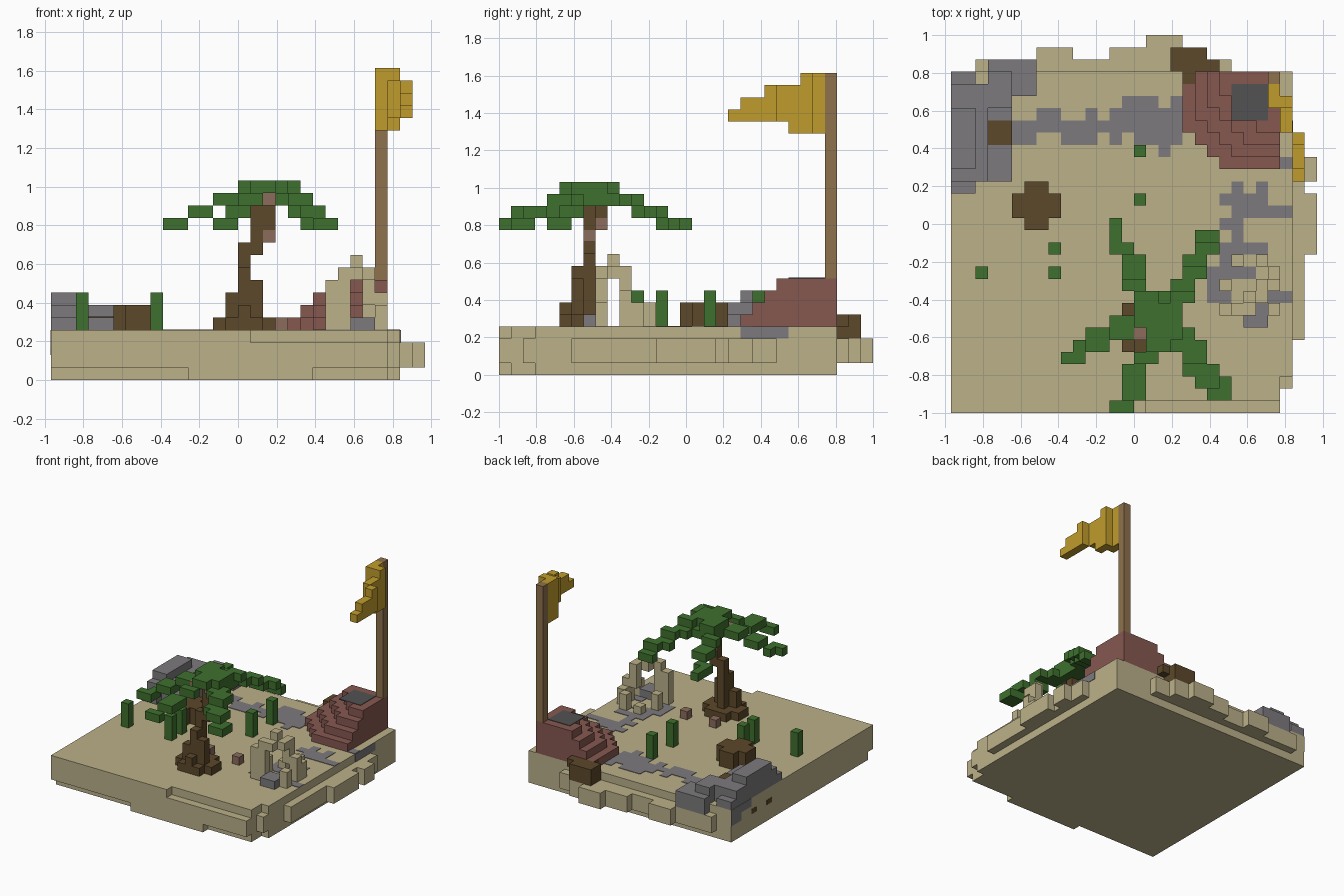
import bpy, bmesh
from mathutils import Vector

old = bpy.data.objects.get("Cube")
if old:
    bpy.data.objects.remove(old, do_unlink=True)

UNIT = 2 / 31                      # edge of one block
ORIGIN = Vector((15, 15.5, 0))     # middle of the block grid
THIN = 0.06                        # plate thickness in blocks


def material(name, red, green, blue):
    linear = [((c / 255 + 0.055) / 1.055) ** 2.4 for c in (red, green, blue)] + [1]
    mat = bpy.data.materials.new(name)
    mat.use_nodes = True
    mat.diffuse_color = linear
    shader = next(n for n in mat.node_tree.nodes if n.type == 'BSDF_PRINCIPLED')
    shader.inputs["Base Color"].default_value = linear
    return mat


SAND = material("sand", 188, 177, 138)
STONE = material("grey stone", 125, 122, 125)
LEAF = material("leaf green", 62, 112, 46)
BARK = material("dark bark", 92, 72, 42)
BRICK = material("red brick", 134, 88, 80)
GOLD = material("gold cloth", 192, 156, 44)
WOOD = material("pole wood", 143, 113, 76)
NUT = material("nut brown", 140, 108, 92)
DARK = material("dark grey", 82, 82, 82)


def blocks(name, mat, boxes):
    """One object out of boxes given as x, y and z ranges on the block grid."""
    bm = bmesh.new()
    for xs, ys, zs in boxes:
        low = Vector((xs[0], ys[0], zs[0]))
        high = Vector((xs[1], ys[1], zs[1]))
        cube = bmesh.ops.create_cube(bm, size=1)
        for vert in cube["verts"]:
            mixed = [a + (b - a) * (c + 0.5) for a, b, c in zip(low, high, vert.co)]
            vert.co = (Vector(mixed) - ORIGIN) * UNIT
    mesh = bpy.data.meshes.new(name)
    bm.to_mesh(mesh)
    bm.free()
    mesh.materials.append(mat)
    obj = bpy.data.objects.new(name, mesh)
    bpy.context.scene.collection.objects.link(obj)
    return obj


def column(x, y, bottom, top):
    return (x, x + 1), (y, y + 1), (bottom, top)


def painted_path(name, left, back, rows):
    """Thin ground plates wherever a row has a mark; rows run from back to front."""
    boxes = []
    for r, row in enumerate(rows):
        for c, mark in enumerate(row):
            if mark == "#":
                boxes.append(column(left + c, back - r, 4 - THIN, 4 + THIN))
    blocks(name, STONE, boxes)


# Sand island: core, front ledges and ragged right and back rims
blocks("island_core", SAND, [((0, 27), (1, 28), (0, 4)),
                             ((27, 28), (3, 28), (0, 4))])
blocks("island_front", SAND, [((0, 27), (0, 1), (1, 3)),
                              ((0, 16), (0, 1), (3, 4)),
                              ((11, 21), (0, 1), (0, 1))])
right_rim = [(2, 6, 28), (6, 13, 29), (13, 18, 30), (18, 19, 29),
             (19, 21, 30), (21, 23, 29)]
back_rim = [(2, 7, 29), (7, 10, 30), (10, 13, 29), (13, 16, 30),
            (16, 19, 31), (19, 21, 30), (21, 23, 29)]
blocks("island_right_rim", SAND,
       [((26, edge), (start, end), (1, 3)) for start, end, edge in right_rim])
blocks("island_back_rim", SAND,
       [((start, end), (27, edge), (1, 3)) for start, end, edge in back_rim])

# Stone paths set into the sand
painted_path("main_path", 5, 25, [
    ".........###.#",
    "..##..#.######",
    "##############",
    "##..###.#.####",
    "............#."])
painted_path("ruin_path", 21, 18, [
    "..#.#..",
    ".####..",
    "..#####",
    ".##....",
    "..#....",
    ".####..",
    ".##.#..",
    "####...",
    "##.....",
    "##..###",
    ".###.#.",
    "...##.."])
blocks("edge_stone", STONE, [((28 - THIN, 28 + THIN), (20, 24), (3, 4)),
                             column(27, 20, 4 - THIN, 4 + THIN)])

# Rock pile in the back corner, with stains running down the side
blocks("rock_pile", STONE, [
    ((0, 2), (18, 28), (4, 5)), ((2, 5), (19, 27), (4, 5)),
    ((3, 7), (26, 29), (4, 5)), ((3, 7), (28, 29), (3, 4)),
    ((0, 3), (19, 27), (5, 6)), ((3, 5), (25, 28), (5, 6)),
    ((0, 2), (20, 25), (6, 7))])
blocks("rock_stain", STONE, [((-THIN / 2, THIN), ys, zs) for ys, zs in (
    ((24, 28), (3, 4)), ((26, 28), (2, 3)))])
blocks("side_spots", BARK, [((-THIN / 2, THIN), (y, y + 1), (2, 2.6)) for y in (20, 23)])
blocks("rock_log", BARK, [((3, 5), (22, 24), (4, 5.1))])

# Tree stump and the log over the back edge
blocks("stump", BARK, [((6, 8), (15, 19), (4, 6)), ((5, 9), (16, 18), (4, 6))])
blocks("back_log", BARK, [((18, 21), (28, 30), (3, 5)), ((19, 22), (27, 29), (4, 5))])

# Cacti
for x, y in ((2, 11), (8, 11), (8, 13), (15, 17), (15, 21)):
    blocks("cactus", LEAF, [column(x, y, 4, 7)])

# Brick tower base: four stepped layers with a rounded front corner
steps = []
for layer in range(4):
    for cut in range(4):
        steps.append(((19 + layer + cut, 27), (23 + layer - cut, 28),
                      (4 + layer, 5 + layer)))
blocks("brick_base", BRICK, steps)
blocks("base_hatch", DARK, [((23, 26), (24, 27), (8 - THIN, 8 + THIN))])

# Flag
blocks("flag_pole", WOOD, [column(26, 27, 8, 25)])
blocks("flag", GOLD, [
    ((26, 27), (25, 27), (20, 25)), column(27, 25, 20, 25),
    column(27, 24, 20, 24), column(27, 23, 21, 24), column(28, 22, 21, 24),
    ((28, 29), (20, 22), (21, 23)), column(28, 19, 21, 22)])

# Ruined arch
blocks("ruin_arch", SAND, [
    column(22, 8, 4, 8), column(23, 8, 6, 9), column(24, 8, 8, 9),
    column(24, 9, 8, 10), column(25, 10, 6, 9), column(25, 9, 8, 9),
    column(26, 10, 4, 7), column(26, 11, 4, 6), column(25, 12, 4, 6),
    column(23, 12, 4, 5), column(22, 10, 4, 6), column(23, 8, 4, 6),
    column(26, 8, 4, 6)])
blocks("ruin_rubble", STONE, [((24, 26), (7, 9), (4, 5))])

# Palm trunk
blocks("palm_trunk", BARK, [
    ((14, 17), (5, 9), (4, 5)), ((13, 18), (6, 8), (4, 5)),
    column(15, 6, 5, 9), column(15, 7, 5, 11), column(14, 6, 5, 7),
    column(16, 6, 5, 8), column(15, 5, 5, 6),
    column(16, 7, 10, 14), column(17, 7, 12, 14), column(16, 8, 13, 14)])
blocks("palm_nuts", NUT, [column(17, 7, 11, 12), column(17, 6, 14, 15),
                          column(16, 8, 12, 13), column(15, 6, 14, 15)])
blocks("fallen_nuts", NUT, [column(x, 10, 4, 5) for x in (14, 18)])


# Palm crown: fronds step outwards and droop towards their tips
def frond(start, tip, size):
    start, tip = Vector(start), Vector(tip)
    count = int(max(abs(c) for c in tip - start))
    boxes = []
    for step in range(count + 1):
        t = step / count
        x, y = (round(c) for c in start.lerp(tip, t))
        z = 15 - round(3 * t)
        boxes.append(((x, x + size[0]), (y, y + size[1]), (z - 0.0, z + 1)))
    blocks("palm_frond", LEAF, boxes)


TALL, WIDE = (2, 1), (1, 2)
blocks("palm_crown", LEAF, [((16, 18), (6, 9), (15, 16)), ((15, 19), (7, 9), (15, 16)),
                            ((15, 19), (7, 10), (14, 15))])
frond((15, 9), (13, 13), TALL)
blocks("frond_tip", LEAF, [((13, 14), (13, 16), (12, 13))])
frond((18, 9), (20, 14), TALL)
frond((15, 7), (10, 4), WIDE)
blocks("frond_tip", LEAF, [((9, 11), (4, 5), (12, 13))])
frond((17, 6), (21, 1), (2, 2))
frond((16, 6), (13, 0), TALL)
